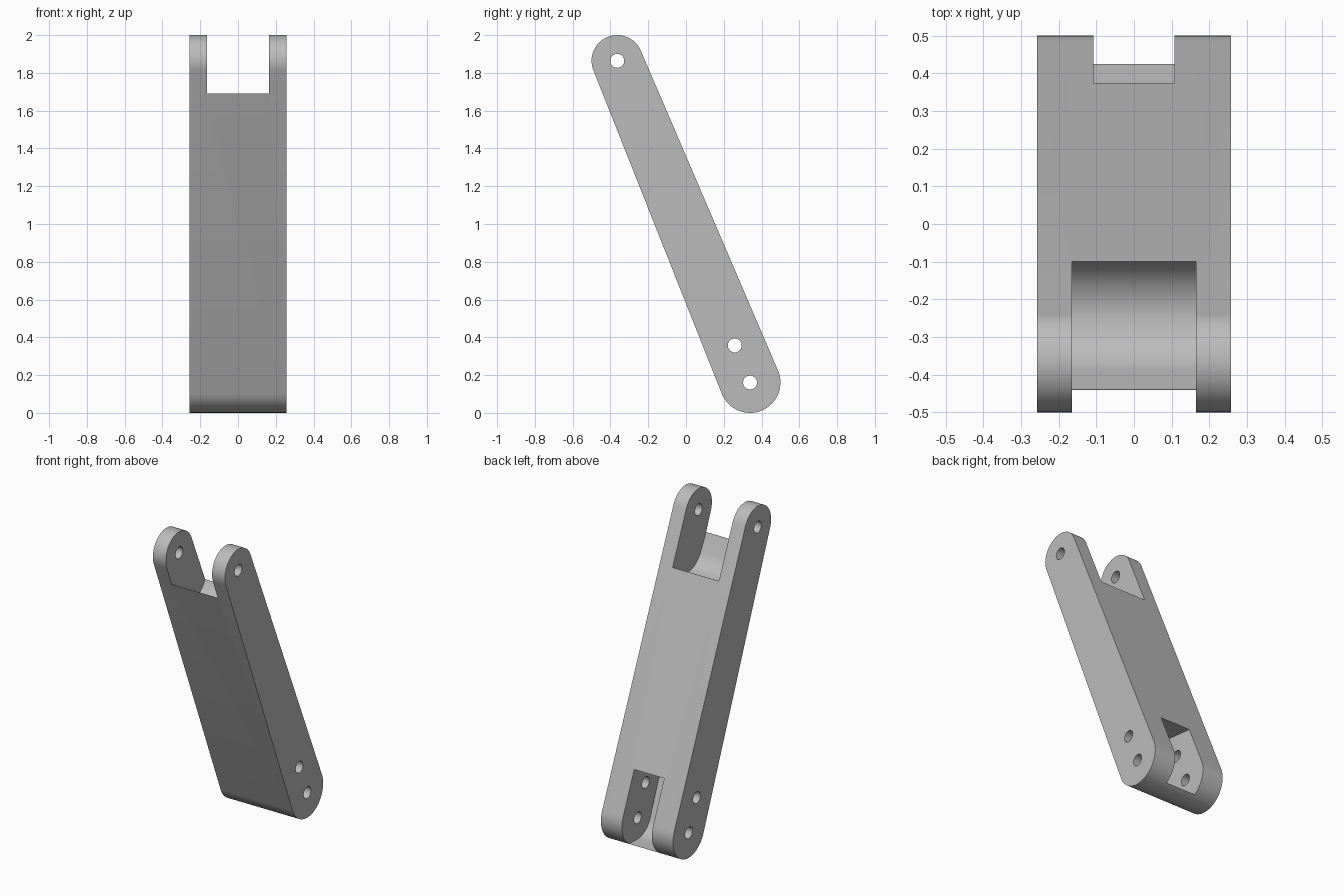
import bpy
import bmesh
from math import cos, sin, radians

cube = bpy.data.objects.get("Cube")
if cube:
    bpy.data.objects.remove(cube, do_unlink=True)

grey = bpy.data.materials.new("plain grey")
grey.use_nodes = True
GREY = (0.5, 0.5, 0.5, 1)
grey.diffuse_color = GREY
grey.node_tree.nodes["Principled BSDF"].inputs["Base Color"].default_value = GREY

# Pivot centres in the side plane (y, z)
TOP, LOWER, UPPER_PIN = (-0.364, 1.864), (0.339, 0.161), (0.258, 0.357)
BACK, FRONT = 23.3, 201.7  # directions of the two long faces, in degrees


def arc(centre, radius, start, end, steps=32):
    """Points along an arc in the side plane."""
    angles = [radians(start + (end - start) * i / steps) for i in range(steps + 1)]
    return [(centre[0] + radius * cos(a), centre[1] + radius * sin(a)) for a in angles]


def prism(name, profile, half_width):
    """Side profile extruded across x."""
    bm = bmesh.new()
    face = bm.faces.new([bm.verts.new((-half_width, y, z)) for y, z in profile])
    new = bmesh.ops.extrude_face_region(bm, geom=[face])["geom"]
    moved = [g for g in new if isinstance(g, bmesh.types.BMVert)]
    bmesh.ops.translate(bm, verts=moved, vec=(2 * half_width, 0, 0))
    bmesh.ops.recalc_face_normals(bm, faces=bm.faces)
    mesh = bpy.data.meshes.new(name)
    bm.to_mesh(mesh)
    bm.free()
    mesh.materials.append(grey)
    obj = bpy.data.objects.new(name, mesh)
    bpy.context.collection.objects.link(obj)
    return obj


# Tapered bar with rounded ends
link = prism("link_arm",
             arc(TOP, 0.136, BACK, FRONT) + arc(LOWER, 0.161, FRONT, 360 + BACK),
             0.257)

# Wide fork opening at the top, with a dished floor
fork = [(-0.7, 1.69), (-0.44, 1.69)]
fork += arc((-0.245, 1.66), 0.16, 207.7, 334.9)
fork += [(0.2, 1.592), (0.2, 2.2), (-0.7, 2.2)]

# Narrow pocket at the bottom, open to the back, closed by a thin front wall
pocket = arc(LOWER, 0.136, FRONT, 270)
pocket += [(0.7, 0.025), (0.7, 0.486), (0.375, 0.486), (0.05, 0.52)]

cutters = [prism("fork_cutter", fork, 0.165), prism("pocket_cutter", pocket, 0.107)]

# Pin holes through the full width
for centre in (TOP, LOWER, UPPER_PIN):
    cutters.append(prism("pin_hole_cutter", arc(centre, 0.037, 0, 348.75, 31), 0.4))

for cutter in cutters:
    cutter.hide_render = True
    cut = link.modifiers.new("cut", "BOOLEAN")
    cut.operation = "DIFFERENCE"
    cut.solver = "EXACT"
    cut.object = cutter

# Bake the cuts and remove the cutters
bpy.context.view_layer.update()
result = bpy.data.meshes.new_from_object(
    link.evaluated_get(bpy.context.evaluated_depsgraph_get()))
link.modifiers.clear()
link.data = result
for cutter in cutters:
    bpy.data.objects.remove(cutter, do_unlink=True)

# Smooth the rounded surfaces, keep the edges sharp
bpy.ops.object.select_all(action="DESELECT")
link.select_set(True)
bpy.context.view_layer.objects.active = link
bpy.ops.object.shade_smooth_by_angle(angle=radians(30))
